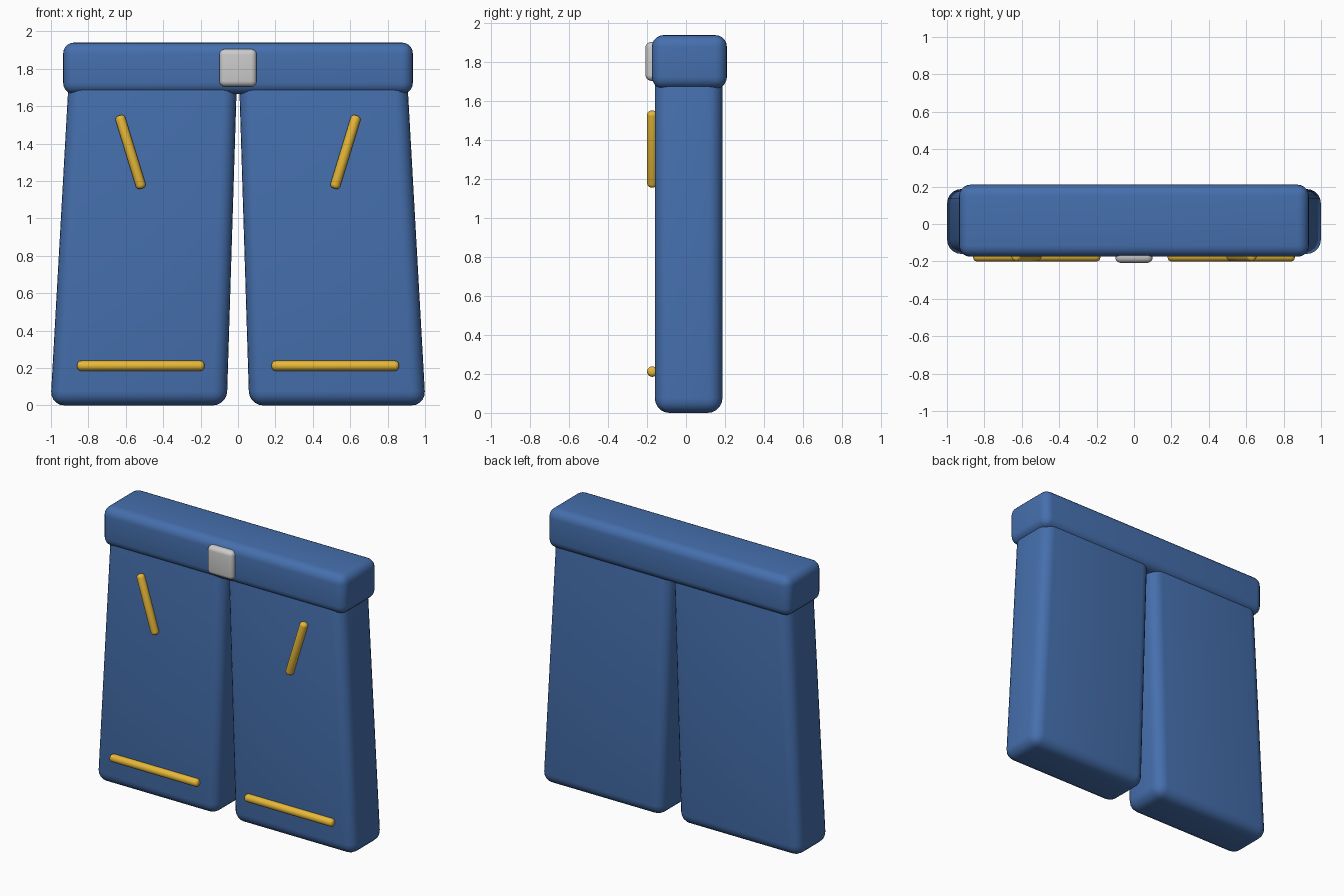
import bpy, bmesh
from mathutils import Vector

if "Cube" in bpy.data.objects:
    bpy.data.objects.remove(bpy.data.objects["Cube"])


def material(name, color):
    m = bpy.data.materials.new(name)
    m.diffuse_color = color
    m.use_nodes = True
    m.node_tree.nodes["Principled BSDF"].inputs["Base Color"].default_value = m.diffuse_color
    return m


denim = material("denim", (0.06, 0.16, 0.42, 1))
thread = material("thread", (0.80, 0.48, 0.04, 1))


def finish(obj, mat, bevel, segments):
    if mat:
        obj.data.materials.append(mat)
    b = obj.modifiers.new("round", 'BEVEL')
    b.width, b.segments, b.limit_method = bevel, segments, 'ANGLE'
    bpy.ops.object.select_all(action='DESELECT')
    obj.select_set(True)
    bpy.context.view_layer.objects.active = obj
    bpy.ops.object.modifier_apply(modifier=b.name)
    bpy.ops.object.shade_smooth_by_angle()
    return obj


def prism(name, profile, y0, y1, mat, bevel):
    """Extrude an x-z outline from y0 to y1 and round its edges."""
    bm = bmesh.new()
    face = bm.faces.new([bm.verts.new((x, y0, z)) for x, z in profile])
    ext = bmesh.ops.extrude_face_region(bm, geom=[face])
    verts = [g for g in ext["geom"] if isinstance(g, bmesh.types.BMVert)]
    bmesh.ops.translate(bm, verts=verts, vec=(0, y1 - y0, 0))
    bmesh.ops.recalc_face_normals(bm, faces=bm.faces)
    mesh = bpy.data.meshes.new(name)
    bm.to_mesh(mesh)
    bm.free()
    obj = bpy.data.objects.new(name, mesh)
    bpy.context.collection.objects.link(obj)
    return finish(obj, mat, bevel, 5)


def box_outline(x0, x1, z0, z1):
    return [(x0, z0), (x1, z0), (x1, z1), (x0, z1)]


def stitch(name, a, b, radius=0.027):
    """Round-ended rod between two points on the leg front."""
    a, b = Vector((a[0], -0.173, a[1])), Vector((b[0], -0.173, b[1]))
    bpy.ops.mesh.primitive_cylinder_add(vertices=20, radius=radius,
                                        depth=(b - a).length, location=(a + b) / 2)
    obj = bpy.context.object
    obj.name = name
    obj.rotation_euler = (b - a).to_track_quat('Z', 'Y').to_euler()
    return finish(obj, thread, 0.02, 4)


# waistband and buckle
prism("waistband", box_outline(-0.935, 0.935, 1.665, 1.94), -0.175, 0.21, denim, 0.06)
prism("buckle", box_outline(-0.1, 0.1, 1.705, 1.905), -0.208, 0.1, None, 0.03)

# flared legs with pocket and hem stitching
for side, s in (("left", -1), ("right", 1)):
    outline = [(0.06, 0), (1.003, 0), (0.902, 1.8), (0.004, 1.8)]
    prism(side + "_leg", [(s * x, z) for x, z in outline], -0.16, 0.187, denim, 0.075)
    stitch(side + "_pocket_stitch", (s * 0.634, 1.55), (s * 0.515, 1.16))
    stitch(side + "_hem_stitch", (s * 0.18, 0.212), (s * 0.86, 0.212))
